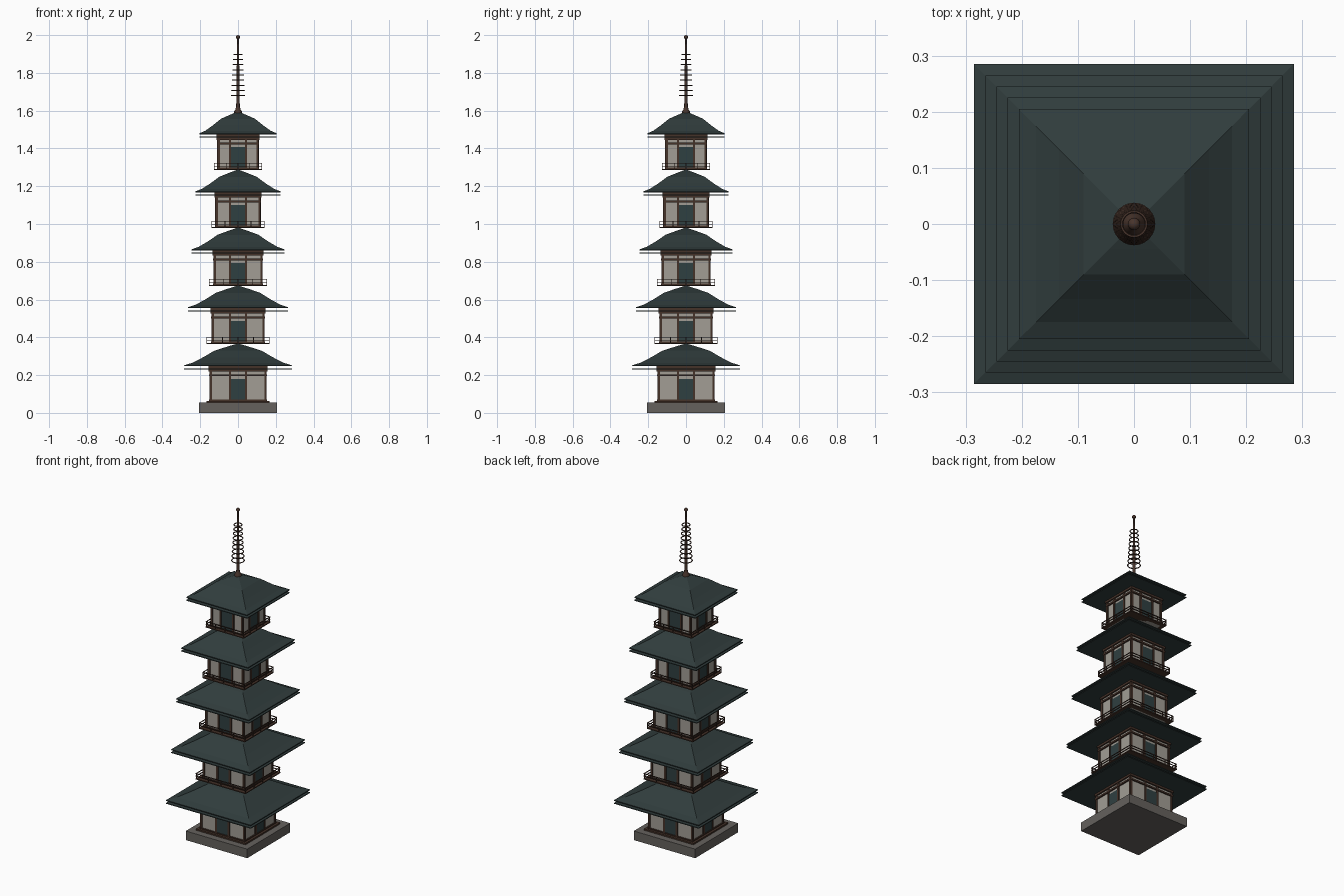
import bpy, bmesh, math
from mathutils import Matrix, Vector

if "Cube" in bpy.data.objects:
    bpy.data.objects.remove(bpy.data.objects["Cube"], do_unlink=True)


def material(name, r, g, b):
    m = bpy.data.materials.new(name)
    m.use_nodes = True
    m.diffuse_color = (r, g, b, 1)
    m.node_tree.nodes["Principled BSDF"].inputs["Base Color"].default_value = (r, g, b, 1)
    return m


STONE = material("grey stone", 0.13, 0.12, 0.11)
WOOD = material("dark brown wood", 0.06, 0.032, 0.022)
PLASTER = material("pale plaster", 0.36, 0.34, 0.30)
TILE = material("dark green tile", 0.03, 0.046, 0.046)
DOOR = material("dark green door", 0.028, 0.05, 0.052)
BRONZE = material("brown bronze", 0.065, 0.035, 0.025)


def finish(name, bm, mat):
    bmesh.ops.recalc_face_normals(bm, faces=bm.faces)
    mesh = bpy.data.meshes.new(name)
    bm.to_mesh(mesh)
    bm.free()
    mesh.materials.append(mat)
    ob = bpy.data.objects.new(name, mesh)
    bpy.context.collection.objects.link(ob)
    return ob


def box(bm, x0, x1, y0, y1, z0, z1, turn=0):
    """Add a box by its limits, turned by quarter turns about the z axis."""
    size = Matrix.Diagonal((x1 - x0, y1 - y0, z1 - z0, 1))
    move = Matrix.Translation(Vector((x0 + x1, y0 + y1, z0 + z1)) / 2)
    spin = Matrix.Rotation(turn * math.pi / 2, 4, "Z")
    bmesh.ops.create_cube(bm, size=1, matrix=spin @ move @ size)


def slab(name, half, z0, z1, mat):
    bm = bmesh.new()
    box(bm, -half, half, -half, half, z0, z1)
    return finish(name, bm, mat)


def lathe(name, profile, sides, mat, turn=0):
    """Revolve (radius, height) points, capping both ends."""
    bm = bmesh.new()
    rings = []
    for r, z in profile:
        angles = [turn + 2 * math.pi * k / sides for k in range(sides)]
        rings.append([bm.verts.new((r * math.cos(a), r * math.sin(a), z)) for a in angles])
    for a, b in zip(rings, rings[1:]):
        for k in range(sides):
            n = (k + 1) % sides
            bm.faces.new((a[k], a[n], b[n], b[k]))
    bm.faces.new(rings[0])
    bm.faces.new(rings[-1])
    return finish(name, bm, mat)


def smooth(ob):
    bpy.ops.object.select_all(action="DESELECT")
    ob.select_set(True)
    bpy.context.view_layer.objects.active = ob
    bpy.ops.object.shade_smooth_by_angle(angle=math.radians(40))


def timber_frame(name, w, z0, top):
    """Posts and beams repeated on the four sides."""
    bm = bmesh.new()
    for side in range(4):
        for x in (w - 0.007, 0.042, -0.042):
            box(bm, x - 0.006, x + 0.006, -w, -w + 0.014, z0, top, side)
        for low, high, out in ((z0, z0 + 0.012, 0.001), (top - 0.036, top - 0.026, 0.002),
                               (top - 0.012, top + 0.02, 0.003)):
            box(bm, -w - out, w + out, -w - out, -w + 0.012, low, high, side)
    return finish(name, bm, WOOD)


def doors(name, w, z0, top):
    bm = bmesh.new()
    for side in range(4):
        box(bm, -0.036, 0.036, -w + 0.003, -w + 0.01, z0 + 0.012, top - 0.05, side)
    return finish(name, bm, DOOR)


def balcony(name, half, z0):
    bm = bmesh.new()
    box(bm, -half, half, -half, half, z0, z0 + 0.006)
    for side in range(4):
        for k in range(5):
            x = (half - 0.003) * (k / 2 - 1)
            if k < 4:
                box(bm, x - 0.002, x + 0.002, -half, -half + 0.004, z0, z0 + 0.036, side)
        for z in (z0 + 0.018, z0 + 0.033):
            box(bm, -half, half, -half, -half + 0.004, z, z + 0.004, side)
    return finish(name, bm, WOOD)


def roof(name, half, zb):
    """Bell-shaped hipped roof: (share of width, height) from eave to peak."""
    curve = ((1, 0.017), (1, 0.022), (0.85, 0.035), (0.65, 0.064),
             (0.44, 0.099), (0.22, 0.119), (0.02, 0.136))
    points = [(half * s * math.sqrt(2), zb + h) for s, h in curve]
    return lathe(name, points, 4, TILE, math.pi / 4)


# Stone base and bottom step
slab("stone_base", 0.207, 0, 0.055, STONE)
slab("bottom_step", 0.167, 0.055, 0.064, WOOD)

# Five shrinking storeys
for i in range(5):
    n = i + 1
    z0 = 0.058 + 0.307 * i
    top = z0 + 0.172
    w = 0.152 - 0.0105 * i
    eave = 0.285 - 0.02 * i
    slab(f"plaster_walls_{n}", w - 0.006, z0, top + 0.02, PLASTER)
    timber_frame(f"timber_frame_{n}", w, z0, top)
    doors(f"doors_{n}", w, z0, top)
    if i:
        balcony(f"balcony_{n}", 0.168 - 0.0133 * (i - 1), z0)
    slab(f"eave_board_{n}", eave, top, top + 0.005, TILE)
    roof(f"roof_{n}", eave, top)

# Spire with rings and ball
smooth(lathe("spire_base", ((0.02, 1.585), (0.02, 1.597), (0.013, 1.606), (0.011, 1.62)), 16, BRONZE))
smooth(lathe("spire_pole", ((0.01, 1.6), (0.008, 1.7), (0.006, 1.9), (0.005, 1.985)), 12, BRONZE))
for k in range(9):
    bpy.ops.mesh.primitive_torus_add(major_radius=0.035 - 0.0016 * k, minor_radius=0.003,
                                     major_segments=24, minor_segments=6,
                                     location=(0, 0, 1.68 + 0.0272 * k))
    ring = bpy.context.object
    ring.name = f"spire_ring_{k + 1}"
    ring.data.materials.append(BRONZE)
    smooth(ring)
bpy.ops.mesh.primitive_uv_sphere_add(segments=16, ring_count=8, radius=0.011, location=(0, 0, 1.989))
ball = bpy.context.object
ball.name = "spire_ball"
ball.data.materials.append(BRONZE)
smooth(ball)
